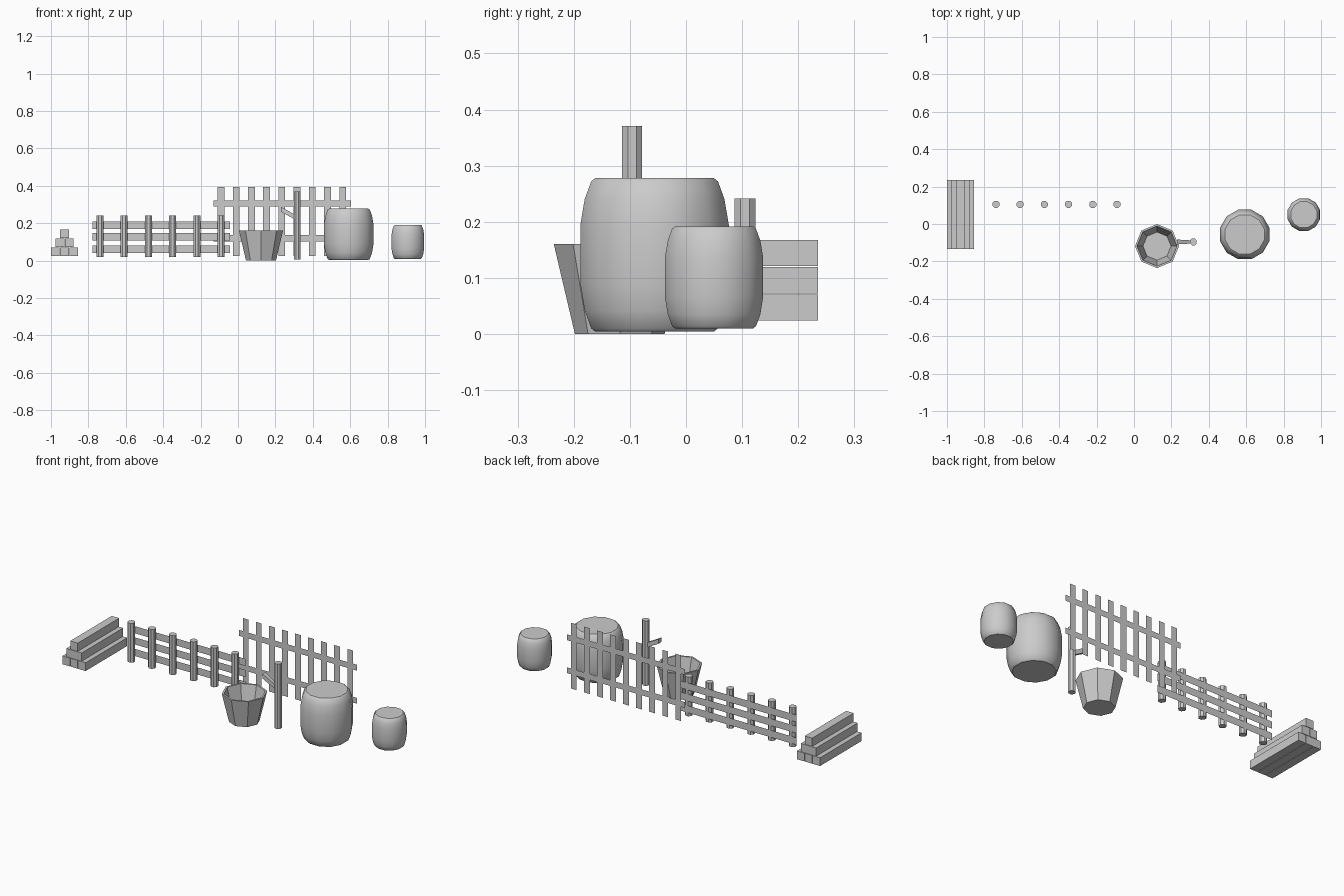
import bpy, math
from math import pi, cos, sin

if "Cube" in bpy.data.objects:
    bpy.data.objects.remove(bpy.data.objects["Cube"])


def make(name, verts, faces, smooth=False):
    me = bpy.data.meshes.new(name)
    me.from_pydata(verts, [], faces)
    me.update()
    ob = bpy.data.objects.new(name, me)
    bpy.context.collection.objects.link(ob)
    if smooth:
        bpy.ops.object.select_all(action='DESELECT')
        bpy.context.view_layer.objects.active = ob
        ob.select_set(True)
        bpy.ops.object.shade_smooth_by_angle(angle=math.radians(35))
    return ob


def lathe(name, profile, loc, sides, turn=0.0, smooth=False):
    """Revolve (radius, z) points, capping the first and last ring."""
    x, y = loc
    verts = [(x + r * cos(turn + 2 * pi * i / sides), y + r * sin(turn + 2 * pi * i / sides), z)
             for r, z in profile for i in range(sides)]
    faces = []
    for k in range(len(profile) - 1):
        for i in range(sides):
            j = (i + 1) % sides
            faces.append((k * sides + i, k * sides + j, (k + 1) * sides + j, (k + 1) * sides + i))
    faces.append(tuple(range(sides))[::-1])
    top = (len(profile) - 1) * sides
    faces.append(tuple(range(top, top + sides)))
    return make(name, verts, faces, smooth)


def board(name, x0, x1, z0, z1, y):
    """Paper-thin upright board."""
    return make(name, [(x0, y, z0), (x1, y, z0), (x1, y, z1), (x0, y, z1)], [(0, 1, 2, 3)])


BOX = [(3, 2, 1, 0), (4, 5, 6, 7), (0, 1, 5, 4), (1, 2, 6, 5), (2, 3, 7, 6), (3, 0, 4, 7)]


def box(name, c, s):
    x, y, z = c
    a, b, h = (v / 2 for v in s)
    return make(name, [(x + sx * a, y + sy * b, z + sz * h) for sz in (-1, 1)
                       for sx, sy in ((-1, -1), (1, -1), (1, 1), (-1, 1))], BOX)


# barrels
def barrel(name, loc, base, s):
    prof = [(.109, 0), (.117, .006), (.129, .038), (.137, .085), (.137, .19),
            (.129, .236), (.117, .268), (.109, .274)]
    lathe(name, [(r * s, base + z * s) for r, z in prof], loc, 12, pi / 12, True)


barrel("large_barrel", (.592, -.056), .004, 1.0)
barrel("small_barrel", (.908, .05), .01, .662)

# open bucket with a thin wall
lathe("bucket", [(.08, 0), (.1176, .16), (.107, .16), (.075, .012)], (.123, -.118), 8)

# pump post and sloping spout
lathe("pump_post", [(.0195, .005), (.0195, .371)], (.317, -.096), 8, pi / 8)
ends = [(.229, .013, .262, .288), (.312, .008, .216, .242)]
v = [(x, -.096 + sy * w, z) for x, w, z0, z1 in ends
     for sy, z in ((-1, z0), (1, z0), (1, z1), (-1, z1))]
make("pump_spout", v, [(0, 3, 2, 1), (4, 5, 6, 7), (0, 1, 5, 4), (1, 2, 6, 5), (2, 3, 7, 6), (3, 0, 4, 7)])

# rail fence: octagonal posts and three rails
for i in range(6):
    lathe("rail_fence_post", [(.0203, .02), (.0203, .241)], (-.738 + i * .1294, .105), 8, pi / 8)
for z in (.062, .127, .19):
    board("fence_rail", -.777, -.043, z - .02, z + .02, .127)

# picket fence: nine pickets and two rails
for i in range(9):
    x = -.091 + i * .0813
    board("picket", x - .018, x + .018, .025, .395, .199)
for z in (.12, .306):
    board("picket_rail", -.131, .604, z - .0165, z + .0165, .197)

# stacked square timbers
for row, n in enumerate((3, 2, 1)):
    for i in range(n):
        x = -.9275 + (i - (n - 1) / 2) * .049
        box("timber", (x, .0505, .047 + row * .0488), (.0465, .369, .0465))
